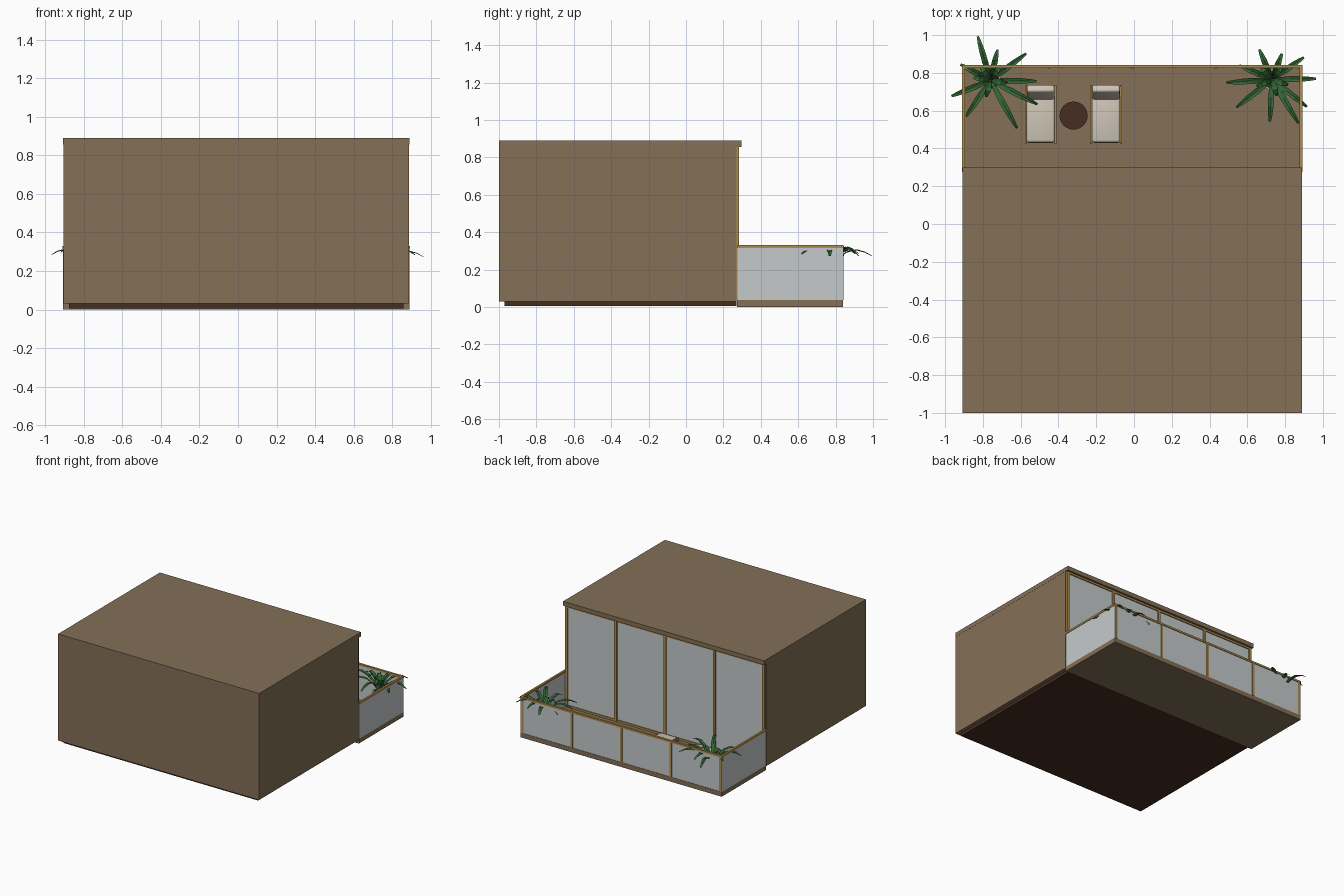
import bpy, bmesh
from math import radians, cos, sin
from mathutils import Vector

if "Cube" in bpy.data.objects:
    bpy.data.objects.remove(bpy.data.objects["Cube"], do_unlink=True)

CX = -0.009  # building centre line


def material(name, r, g, b):
    m = bpy.data.materials.new(name)
    m.use_nodes = True
    m.diffuse_color = (r, g, b, 1)
    bsdf = next(n for n in m.node_tree.nodes if n.type == 'BSDF_PRINCIPLED')
    bsdf.inputs["Base Color"].default_value = (r, g, b, 1)
    return m


WALL = material("warm_brown", 0.23, 0.16, 0.095)
DARK = material("dark_wood", 0.062, 0.027, 0.015)
GOLD = material("brass", 0.43, 0.265, 0.075)
GLASS = material("pale_glass", 0.56, 0.59, 0.6)
LEAF = material("leaf_green", 0.032, 0.13, 0.036)
CREAM = material("cream_fabric", 0.62, 0.56, 0.47)


def finish(bm, name, mat, smooth=False):
    bmesh.ops.recalc_face_normals(bm, faces=bm.faces)
    mesh = bpy.data.meshes.new(name)
    bm.to_mesh(mesh)
    bm.free()
    mesh.materials.append(mat)
    ob = bpy.data.objects.new(name, mesh)
    bpy.context.collection.objects.link(ob)
    if smooth:
        bpy.ops.object.select_all(action='DESELECT')
        ob.select_set(True)
        bpy.context.view_layer.objects.active = ob
        bpy.ops.object.shade_smooth_by_angle(angle=radians(35))
    return ob


def box(name, x, y, z, mat, bevel=0.0, tilt=0.0):
    """Box from (min, max) pairs, with optional rounding and tilt about x."""
    bm = bmesh.new()
    bmesh.ops.create_cube(bm, size=1)
    size = Vector((x[1] - x[0], y[1] - y[0], z[1] - z[0]))
    bmesh.ops.scale(bm, vec=size, verts=bm.verts)
    if bevel:
        bmesh.ops.bevel(bm, geom=bm.edges[:], offset=bevel, segments=3,
                        profile=0.5, affect='EDGES')
    ob = finish(bm, name, mat, smooth=bevel > 0)
    ob.location = (sum(x) / 2, sum(y) / 2, sum(z) / 2)
    ob.rotation_euler.x = tilt
    return ob


def cone(name, x, y, z, r_low, r_high, mat):
    bm = bmesh.new()
    bmesh.ops.create_cone(bm, cap_ends=True, segments=32, radius1=r_low,
                          radius2=r_high, depth=z[1] - z[0])
    ob = finish(bm, name, mat, smooth=True)
    ob.location = (x, y, sum(z) / 2)


def span(half):
    return (CX - half, CX + half)


def around(c, half):
    return (c - half, c + half)


# Room, roof edge, recessed plinth and terrace slab
box("room_walls", span(0.897), (-1, 0.27), (0.03, 0.87), WALL)
box("roof_slab", span(0.898), (-1, 0.298), (0.855, 0.89), WALL)
box("plinth", span(0.868), (-0.97, 0.27), (0.006, 0.03), DARK)
box("terrace_slab", span(0.898), (0.272, 0.84), (0, 0.037), WALL)

# Window wall: four panes in a brass frame
box("window_glass", span(0.88), (0.268, 0.275), (0.037, 0.855), GLASS)
for name, z in (("window_sill", 0.044), ("window_head", 0.848)):
    box(name, span(0.89), (0.268, 0.283), around(z, 0.008), GOLD)
for i in range(5):
    box("window_mullion", around(CX + (i - 2) * 0.44, 0.011),
        (0.268, 0.284), (0.037, 0.855), GOLD)

# Balustrade: glass on three sides, posts along the back, brass handrail
box("back_rail_glass", span(0.897), (0.83, 0.837), (0.037, 0.318), GLASS)
for i in range(5):
    box("rail_post", around(CX + (i - 2) * 0.441, 0.009),
        (0.824, 0.841), (0.037, 0.318), GOLD)
box("back_handrail", span(0.902), (0.825, 0.842), (0.315, 0.33), GOLD)
for side in (-1, 1):
    box("side_rail_glass", around(CX + side * 0.895, 0.003),
        (0.276, 0.84), (0.037, 0.318), GLASS)
    box("side_handrail", around(CX + side * 0.894, 0.008),
        (0.276, 0.842), (0.315, 0.33), GOLD)

# Two lounge chairs
for cx in (-0.494, -0.148):
    box("seat_cushion", around(cx, 0.074), (0.432, 0.67), (0.1, 0.145), CREAM, 0.012)
    box("back_cushion", around(cx, 0.073), (0.675, 0.715), (0.11, 0.255), CREAM, 0.012,
        tilt=radians(-20))
    box("seat_deck", around(cx, 0.078), (0.428, 0.71), (0.085, 0.1), GOLD)
    for side in (-1, 1):
        sx = cx + side * 0.079
        box("chair_arm", around(sx, 0.005), (0.424, 0.735), (0.125, 0.14), GOLD)
        for y in (0.432, 0.727):
            box("chair_leg", around(sx, 0.005), around(y, 0.006), (0.037, 0.13), GOLD)

# Round side table
cone("table_top", -0.32, 0.574, (0.13, 0.145), 0.074, 0.074, DARK)
cone("table_stem", -0.32, 0.574, (0.045, 0.13), 0.015, 0.015, DARK)
cone("table_foot", -0.32, 0.574, (0.037, 0.047), 0.045, 0.045, DARK)

# Arching blade: reach fraction, height, half width
BLADE = [(0.03, 0.18, 0.006), (0.2, 0.25, 0.012), (0.42, 0.295, 0.016),
         (0.65, 0.31, 0.015), (0.85, 0.3, 0.011), (1, 0.283, 0.006)]


def plant(x, y, leaves):
    cone("plant_pot", x, y, (0.037, 0.19), 0.04, 0.055, CREAM)
    cone("pot_soil", x, y, (0.185, 0.193), 0.048, 0.048, DARK)
    bm = bmesh.new()
    inner = [(a + 19, 0.09) for a, _ in leaves[::2]]
    for n, (angle, reach) in enumerate(leaves + inner):
        a = radians(angle)
        out, across = Vector((cos(a), sin(a), 0)), Vector((-sin(a), cos(a), 0))
        lift = (n % 3 - 1) * 0.012
        rows = []
        for t, z, w in BLADE:
            mid = Vector((x, y, z + lift * t)) + out * reach * t
            fold = Vector((0, 0, w * 0.35))
            rows.append([bm.verts.new(p) for p in
                         (mid - across * w + fold, mid, mid + across * w + fold)])
        for r, s in zip(rows, rows[1:]):
            for k in (0, 1):
                bm.faces.new((r[k], s[k], s[k + 1], r[k + 1]))
    finish(bm, "plant_leaves", LEAF)


# Potted plants in the two back corners: leaf direction and reach
plant(-0.76, 0.76, [(106, 0.243), (77, 0.168), (37, 0.237), (-1, 0.243), (-27, 0.279),
                    (-61, 0.29), (-124, 0.229), (-158, 0.222), (152, 0.18)])
plant(0.731, 0.765, [(113, 0.173), (69, 0.147), (35, 0.205), (1, 0.232), (-38, 0.234),
                     (-59, 0.27), (-93, 0.222), (-142, 0.24), (-176, 0.243), (157, 0.19)])
